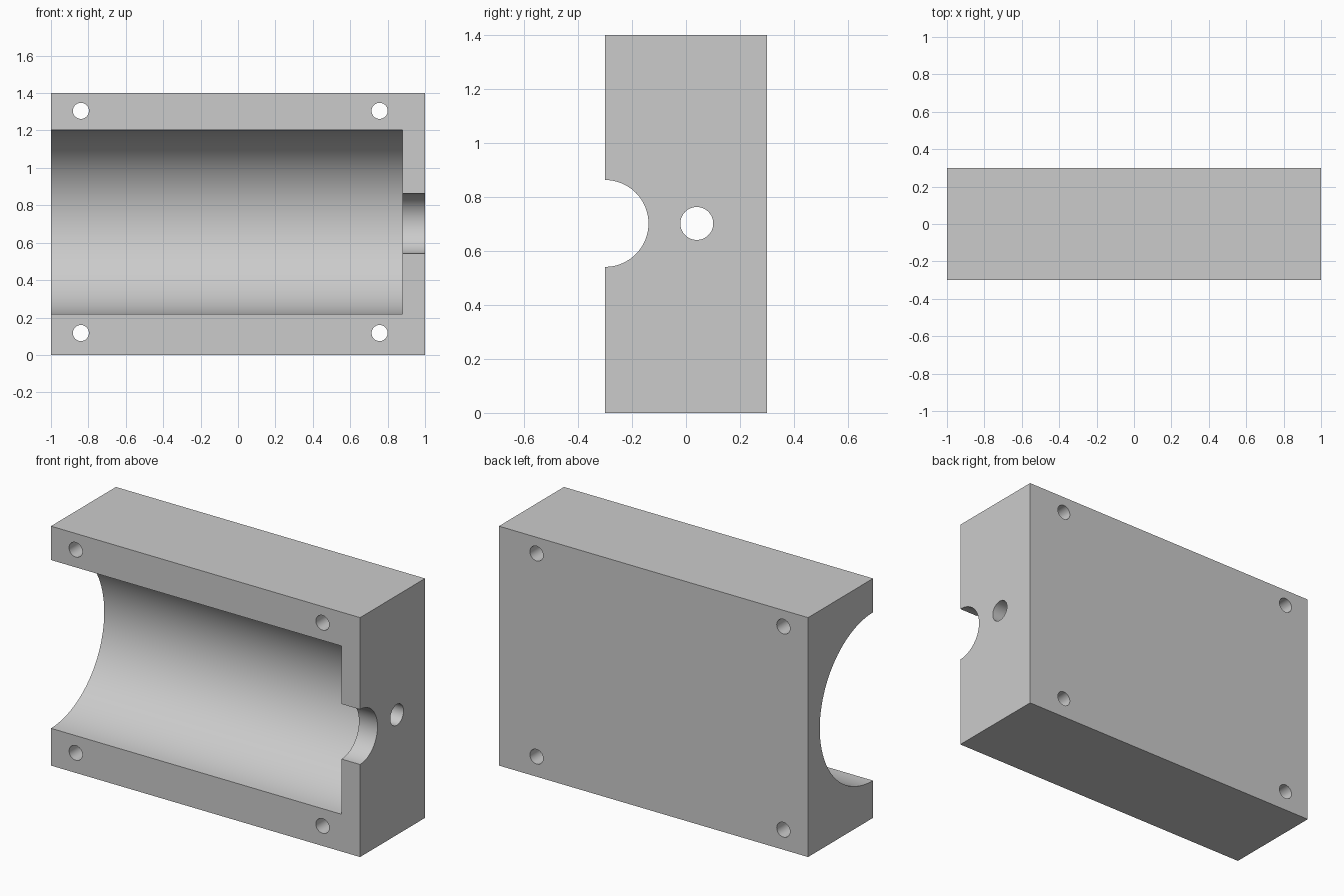
import bpy
from math import radians
from mathutils import Vector

cube = bpy.data.objects.get("Cube")
if cube:
    bpy.data.objects.remove(cube, do_unlink=True)

grey = bpy.data.materials.new("plain grey")
grey.use_nodes = True
GREY = (0.6, 0.6, 0.6, 1)
grey.diffuse_color = GREY
grey.node_tree.nodes["Principled BSDF"].inputs["Base Color"].default_value = GREY

# Solid block
W, D, H = 2.0, 0.6, 1.4
FRONT = -D / 2
bpy.ops.mesh.primitive_cube_add(size=1, location=(0, 0, H / 2))
block = bpy.context.object
block.name = "housing_half"
block.scale = (W, D, H)
bpy.ops.object.transform_apply(location=True, rotation=False, scale=True)
block.data.materials.append(grey)


def drill(name, start, end, radius, sides):
    """Cut a round hole between two points out of the block."""
    start, end = Vector(start), Vector(end)
    axis = end - start
    bpy.ops.mesh.primitive_cylinder_add(
        vertices=sides, radius=radius, depth=axis.length,
        location=(start + end) / 2,
        rotation=axis.to_track_quat('Z', 'Y').to_euler())
    cutter = bpy.context.object
    cutter.name = name
    cutter.hide_render = True
    cutter.data.materials.append(grey)
    bpy.context.view_layer.objects.active = block
    mod = block.modifiers.new(name, 'BOOLEAN')
    mod.operation = 'DIFFERENCE'
    mod.solver = 'EXACT'
    mod.object = cutter
    bpy.ops.object.modifier_apply(modifier=mod.name)
    bpy.data.objects.remove(cutter, do_unlink=True)


# Large half-round bore, open at the right end
drill("main_bore", (-1.2, FRONT, 0.71), (0.88, FRONT, 0.71), 0.492, 96)
# Half-round shaft groove and wire hole through the end wall
drill("shaft_groove", (0.7, FRONT, 0.702), (1.2, FRONT, 0.702), 0.161, 64)
drill("wire_hole", (0.7, 0.04, 0.702), (1.2, 0.04, 0.702), 0.061, 48)
# Four screw holes from front to back
for x in (-0.84, 0.757):
    for z in (0.117, 1.305):
        drill("screw_hole", (x, -0.5, z), (x, 0.5, z), 0.043, 40)

# Smooth walls, sharp edges
bpy.ops.object.select_all(action='DESELECT')
block.select_set(True)
bpy.context.view_layer.objects.active = block
bpy.ops.object.shade_smooth_by_angle(angle=radians(30))
